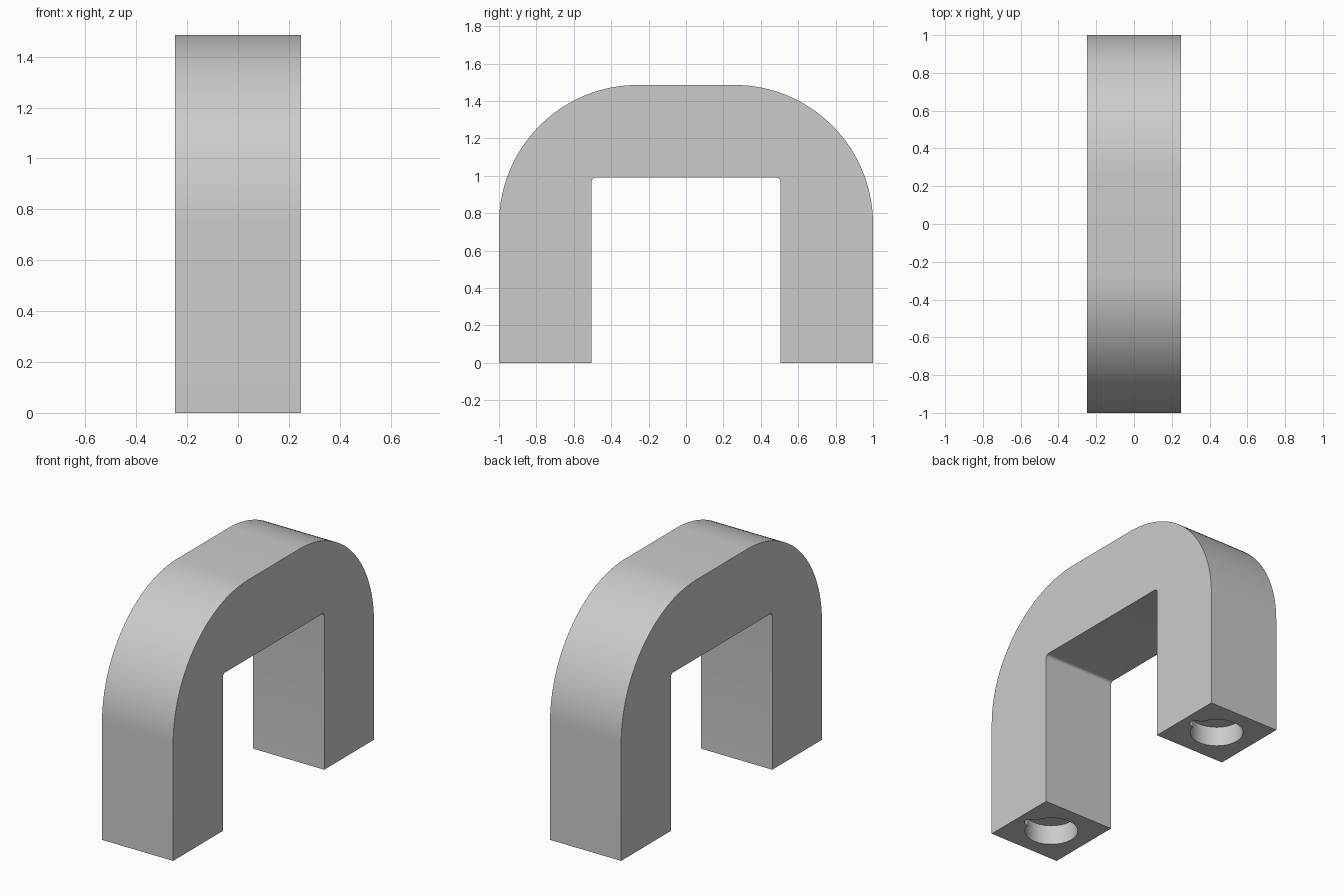
import bpy, bmesh
from math import sin, cos, pi, radians

if "Cube" in bpy.data.objects:
    bpy.data.objects.remove(bpy.data.objects["Cube"], do_unlink=True)

HALF_WIDTH = 0.248
HEIGHT = 1.486
INNER_Y, INNER_Z = 0.505, 0.99
OUTER_R, INNER_R = 0.743, 0.02
LEG_Y = (1 + INNER_Y) / 2
POCKET_DEPTH = 0.125

grey = bpy.data.materials.new("plain grey")
grey.use_nodes = True
colour = (0.6, 0.6, 0.6, 1)
grey.diffuse_color = colour
grey.node_tree.nodes["Principled BSDF"].inputs["Base Color"].default_value = colour


def make_object(name, bm):
    bmesh.ops.recalc_face_normals(bm, faces=bm.faces)
    mesh = bpy.data.meshes.new(name)
    bm.to_mesh(mesh)
    bm.free()
    mesh.materials.append(grey)
    obj = bpy.data.objects.new(name, mesh)
    bpy.context.collection.objects.link(obj)
    return obj


def quarter_arc(y, z, radius, steps):
    """Points from the +y side up to the top of a circle."""
    angles = [pi / 2 * i / steps for i in range(steps + 1)]
    return [(y + radius * cos(a), z + radius * sin(a)) for a in angles]


def mirrored(half):
    return half + [(-y, z) for y, z in reversed(half)]


# Arched handle: outer and inner outlines joined and extruded across x
outer = mirrored([(1, 0)] + quarter_arc(1 - OUTER_R, HEIGHT - OUTER_R, OUTER_R, 32))
inner = mirrored([(INNER_Y, 0)]
                 + quarter_arc(INNER_Y - INNER_R, INNER_Z - INNER_R, INNER_R, 6))
bm = bmesh.new()
verts = [bm.verts.new((-HALF_WIDTH, y, z)) for y, z in outer + inner[::-1]]
face = bm.faces.new(verts)
side = bmesh.ops.extrude_face_region(bm, geom=[face])["geom"]
bmesh.ops.translate(bm, vec=(2 * HALF_WIDTH, 0, 0),
                    verts=[v for v in side if isinstance(v, bmesh.types.BMVert)])
handle = make_object("arched_handle", bm)


def cut_cylinder(x, y, radius, segments):
    """Sink a round pocket into the underside of the handle."""
    bm = bmesh.new()
    bmesh.ops.create_cone(bm, cap_ends=True, segments=segments, radius1=radius,
                          radius2=radius, depth=2 * POCKET_DEPTH)
    bmesh.ops.translate(bm, vec=(x, y, 0), verts=bm.verts)
    cutter = make_object("pocket_cutter", bm)
    cutter.hide_render = True
    mod = handle.modifiers.new("pocket", "BOOLEAN")
    mod.operation = "DIFFERENCE"
    mod.solver = "EXACT"
    mod.object = cutter
    bpy.ops.object.modifier_apply(modifier=mod.name)
    bpy.data.objects.remove(cutter, do_unlink=True)


bpy.ops.object.select_all(action="DESELECT")
bpy.context.view_layer.objects.active = handle
handle.select_set(True)

# Foot pockets, each with a small relief notch on its +x edge
for y in (-LEG_Y, LEG_Y):
    cut_cylinder(0, y, 0.154, 64)
    cut_cylinder(0.16, y, 0.036, 24)

bpy.ops.object.shade_smooth_by_angle(angle=radians(30))
